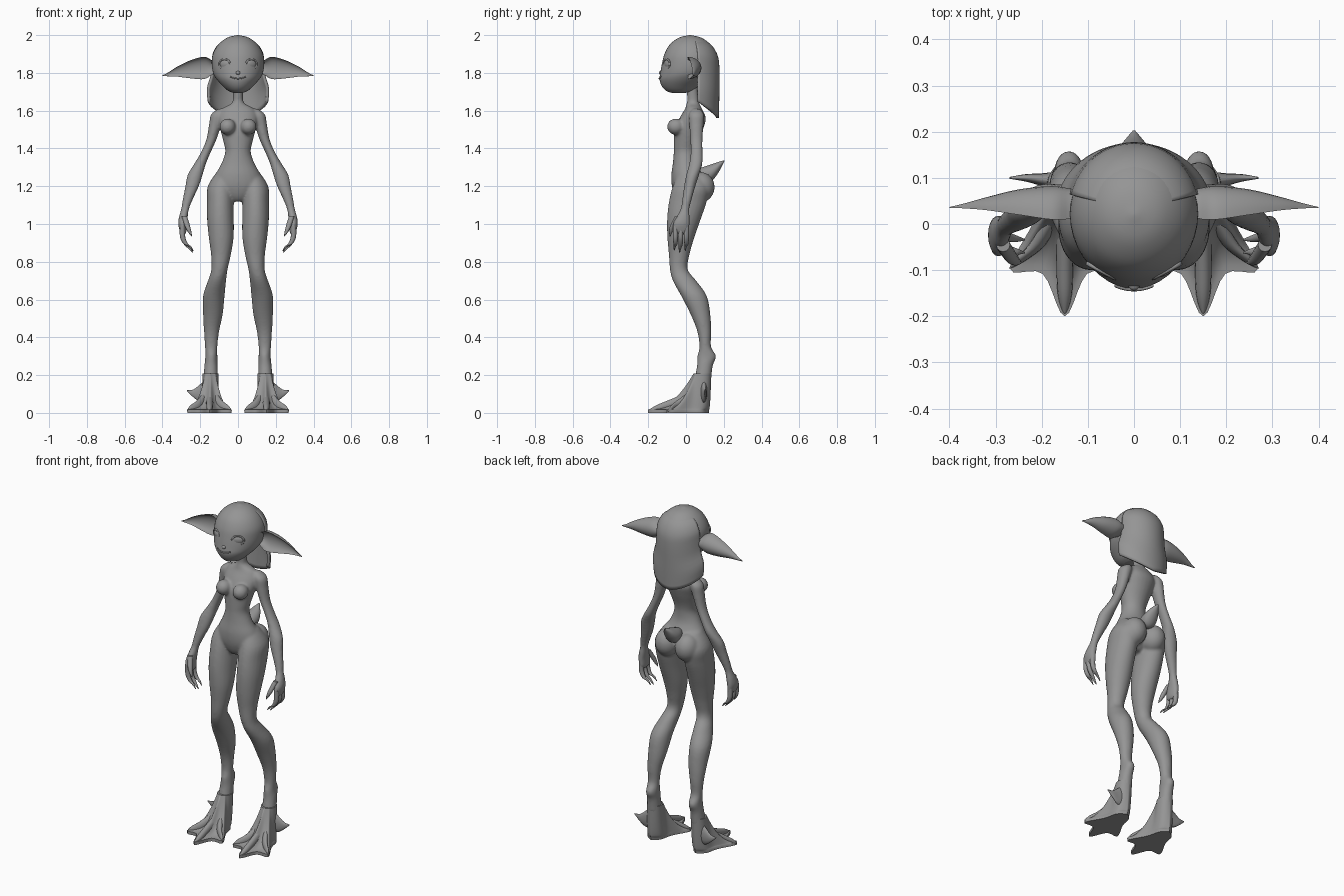
import bpy
import bmesh
import math
from mathutils import Matrix, Vector

default_cube = bpy.data.objects.get("Cube")
if default_cube:
    bpy.data.objects.remove(default_cube, do_unlink=True)

GREY = (0.3, 0.3, 0.3, 1)
skin = bpy.data.materials.new("plain_grey")
skin.use_nodes = True
skin.diffuse_color = GREY
skin.node_tree.nodes["Principled BSDF"].inputs["Base Color"].default_value = GREY


def spline(points, steps=4):
    """Smooth a list of equal-length tuples with a Catmull-Rom curve."""
    result = []
    last = len(points) - 1
    for i in range(last):
        before, start = points[max(i - 1, 0)], points[i]
        end, after = points[i + 1], points[min(i + 2, last)]
        for k in range(steps):
            t = k / steps
            result.append(tuple(
                b + t / 2 * (c - a + t * (2 * a - 5 * b + 4 * c - d + t * (3 * b - 3 * c + d - a)))
                for a, b, c, d in zip(before, start, end, after)))
    return result + [points[-1]]


def skin_rings(bm, rings):
    """Bridge rings of points and cap both ends."""
    rows = [[bm.verts.new(p) for p in ring] for ring in rings]
    count = len(rows[0])
    for low, high in zip(rows, rows[1:]):
        for i in range(count):
            j = (i + 1) % count
            bm.faces.new((low[i], low[j], high[j], high[i]))
    bm.faces.new(rows[0])
    bm.faces.new(rows[-1])


def loft(bm, rings, axis="z", side=1, sides=24, cup=0):
    """Ellipse loft; each ring is (position, centre a, centre b, radius a, radius b)."""
    loops = []
    for t, a, b, ra, rb in spline(rings):
        loop = []
        for i in range(sides):
            angle = math.tau * i / sides
            da = max(ra, .001) * math.cos(angle)
            if cup and da < 0:
                da *= -cup
            p, q = a + da, b + max(rb, .001) * math.sin(angle)
            x, y, z = {"x": (t, p, q), "y": (p, t, q), "z": (p, q, t)}[axis]
            loop.append((x * side, y, z))
        loops.append(loop)
    skin_rings(bm, loops)


def ball(bm, centre, size, turn=0):
    matrix = (Matrix.Translation(centre) @ Matrix.Rotation(turn, 4, "Z")
              @ Matrix.Diagonal((*size, 1)))
    bmesh.ops.create_uvsphere(bm, u_segments=24, v_segments=16, radius=1, matrix=matrix)


def finish(bm, name, sharp=60):
    bmesh.ops.recalc_face_normals(bm, faces=bm.faces)
    mesh = bpy.data.meshes.new(name)
    bm.to_mesh(mesh)
    bm.free()
    obj = bpy.data.objects.new(name, mesh)
    bpy.context.collection.objects.link(obj)
    mesh.materials.append(skin)
    mesh.shade_smooth()
    mesh.set_sharp_from_angle(angle=math.radians(sharp))
    return obj


def apply_modifiers(obj):
    bpy.context.view_layer.objects.active = obj
    for modifier in list(obj.modifiers):
        bpy.ops.object.modifier_apply(modifier=modifier.name)


# Body: torso, arms and legs fused into one smooth surface
body = bmesh.new()
loft(body, [
    (1.74, 0, .03, .028, .03), (1.66, 0, .037, .027, .03), (1.635, 0, .037, .04, .035),
    (1.61, 0, .04, .085, .045), (1.56, 0, .035, .105, .07), (1.5, 0, .015, .094, .075),
    (1.43, 0, 0, .076, .064), (1.38, 0, -.005, .068, .06), (1.32, 0, -.005, .088, .065),
    (1.26, 0, .005, .12, .083), (1.2, 0, .015, .135, .09), (1.15, 0, .005, .09, .065),
    (1.12, 0, 0, .035, .04)])
for side in (1, -1):
    # arm with palm
    loft(body, [
        (1.61, .09, .055, .015, .02), (1.58, .108, .055, .035, .04), (1.53, .12, .055, .033, .038),
        (1.45, .14, .055, .027, .033), (1.38, .17, .056, .026, .032), (1.32, .2, .052, .031, .035),
        (1.26, .227, .035, .04, .034), (1.2, .243, .02, .036, .03), (1.13, .266, .005, .027, .025),
        (1.08, .28, -.005, .021, .023), (1.04, .289, -.015, .023, .035),
        (1, .294, -.025, .023, .045), (.96, .29, -.025, .017, .042), (.945, .289, -.025, .01, .03)],
        side=side)
    # leg
    loft(body, [
        (1.28, .07, .015, .04, .05), (1.2, .09, .025, .07, .095), (1.12, .093, .01, .071, .1),
        (1.03, .093, -.01, .071, .09), (.93, .089, -.027, .066, .072), (.84, .09, -.036, .053, .055),
        (.76, .098, -.038, .043, .047), (.7, .111, -.008, .048, .062), (.62, .128, .042, .057, .068),
        (.52, .133, .077, .052, .052), (.43, .14, .097, .04, .037), (.35, .142, .102, .033, .031),
        (.3, .141, .11, .032, .05), (.25, .143, .1, .035, .042), (.17, .145, .088, .04, .045)],
        side=side)
    ball(body, (.055 * side, -.054, 1.515), (.043, .046, .043))
    ball(body, (.066 * side, .078, 1.195), (.068, .074, .08))
body_obj = finish(body, "body")
remesh = body_obj.modifiers.new("fuse", "REMESH")
remesh.mode = "VOXEL"
remesh.voxel_size = .007
remesh.use_smooth_shade = True
relax = body_obj.modifiers.new("relax", "SMOOTH")
relax.iterations = 8
apply_modifiers(body_obj)

# Head with nose and lips
head = bmesh.new()
loft(head, [
    (2, 0, .02, .004, .004), (1.986, 0, .022, .058, .06), (1.95, 0, .022, .104, .108),
    (1.9, 0, .022, .133, .136), (1.85, 0, .02, .139, .147), (1.8, 0, .01, .132, .146),
    (1.765, 0, -.01, .112, .13), (1.73, 0, -.03, .08, .098), (1.705, 0, -.035, .052, .07),
    (1.694, 0, -.04, .025, .035)], sides=40)
ball(head, (0, -.133, 1.8), (.012, .011, .01))
finish(head, "head")

mouth = bmesh.new()
steps = [i * .007 for i in range(-6, 7)]
loft(mouth, [(x, -.012 - .13 * math.sqrt(1 - (x / .114) ** 2), 1.77 + 6 * x * x, .004, .004)
             for x in steps], axis="x", sides=10)
finish(mouth, "mouth")

for side, label in ((1, "left"), (-1, "right")):
    # Eyeball and the lid ring around it
    turn = side * math.radians(28)
    centre = Vector((.069 * side, -.098, 1.847))
    eye = bmesh.new()
    ball(eye, centre, (.03, .012, .023), turn)
    finish(eye, label + "_eye")
    lid = bmesh.new()
    spin = Matrix.Rotation(turn, 3, "Z")
    lid_rings = []
    for i in range(32):
        u = math.tau * i / 32
        lid_rings.append([
            centre + spin @ Vector(((.033 + .005 * math.cos(v)) * math.cos(u), .005 * math.sin(v) - .004,
                                    (.025 + .005 * math.cos(v)) * math.sin(u)))
            for v in (math.tau * k / 8 for k in range(8))])
    skin_rings(lid, lid_rings + [lid_rings[0]])
    finish(lid, label + "_eyelid")

    # Long cupped ear
    ear = bmesh.new()
    loft(ear, [
        (.11, .03, 1.828, .04, .03), (.14, .012, 1.828, .065, .04), (.18, .01, 1.826, .072, .059),
        (.25, .02, 1.819, .055, .048), (.32, .03, 1.807, .028, .027), (.37, .034, 1.792, .01, .01),
        (.4, .035, 1.785, .002, .002)], axis="x", side=side, cup=.55)
    finish(ear, label + "_ear")

    # Hooked fingers and thumb
    hand = bmesh.new()
    for y, drop in ((-.056, .012), (-.028, 0), (.002, .01)):
        loft(hand, [
            (.99, .294, y, .014, .014), (.93, .293, y, .014, .013), (.895, .277, y, .012, .011),
            (.87 + drop, .256, y - .004, .008, .007), (.848 + drop, .238, y - .006, .002, .002)],
            side=side, sides=12)
    loft(hand, [
        (1.04, .284, -.045, .015, .015), (.99, .268, -.07, .014, .014),
        (.96, .257, -.08, .01, .01), (.935, .245, -.084, .002, .002)], side=side, sides=12)
    finish(hand, label + "_fingers")

    # Webbed foot spreading from ankle to a three-toed outline
    foot = bmesh.new()
    outline = spline([
        (.148, .122), (.195, .085), (.215, .01), (.268, -.098), (.198, -.108), (.15, -.2),
        (.102, -.108), (.035, -.098), (.088, .01), (.108, .085), (.148, .122)], 5)[:-1]
    layers = []
    for k in range(11):
        t = k / 10
        ring = []
        for px, py in outline:
            a = math.atan2(py - .05, px - .145)
            ax, ay = .145 + .042 * math.cos(a), .087 + .047 * math.sin(a)
            ring.append(((ax + t * (px - ax)) * side, ay + t * (py - ay), .018 + .19 * (1 - t) ** 2.2))
        layers.append(ring)
    layers.append([(px * side, py, 0) for px, py in outline])
    skin_rings(foot, layers)
    for spread, reach in ((0, -.198), (.118, -.097), (-.114, -.097)):
        loft(foot, [
            (.02, .148 + spread * .2, .075, .02, .04),
            (reach * .45, .15 + spread * .5, .045, .018, .024),
            (reach * .78, .15 + spread * .8, .024, .015, .018),
            (reach, .15 + spread, .011, .003, .005)], axis="y", side=side, sides=14)
    # outer rear spur
    loft(foot, [
        (.155, .09, .12, .025, .07), (.2, .096, .105, .014, .048),
        (.235, .1, .103, .008, .022), (.27, .1, .117, .002, .003)], axis="x", side=side, sides=14)
    finish(foot, label + "_webbed_foot")

# Short upturned tail
tail = bmesh.new()
loft(tail, [
    (.06, 0, 1.26, .025, .03), (.1, 0, 1.265, .04, .04), (.135, 0, 1.272, .042, .044),
    (.165, 0, 1.294, .032, .032), (.188, 0, 1.318, .015, .016), (.203, 0, 1.334, .002, .002)],
    axis="y")
finish(tail, "tail")

# Hair: a curved curtain behind the head with a pointed lower edge
hair = bmesh.new()
profile = spline([
    (0, .01, .012), (.04, .06, .066), (.12, .108, .113), (.25, .137, .142), (.4, .143, .149),
    (.6, .15, .149), (.8, .17, .148), (1, .165, .146)], 3)
columns, reach = 32, math.radians(76)
grid = []
for drop, rx, ry in profile:
    row = []
    for i in range(columns + 1):
        a = reach * (2 * i / columns - 1)
        bottom = 1.562 + .085 * abs(a / reach) ** 1.5
        row.append(hair.verts.new((rx * math.sin(a), .028 + ry * math.cos(a),
                                   1.992 - drop * (1.992 - bottom))))
    grid.append(row)
for upper, lower in zip(grid, grid[1:]):
    for i in range(columns):
        hair.faces.new((upper[i], lower[i], lower[i + 1], upper[i + 1]))
hair_obj = finish(hair, "hair")
shell = hair_obj.modifiers.new("thickness", "SOLIDIFY")
shell.thickness = .014
shell.offset = -1
apply_modifiers(hair_obj)
